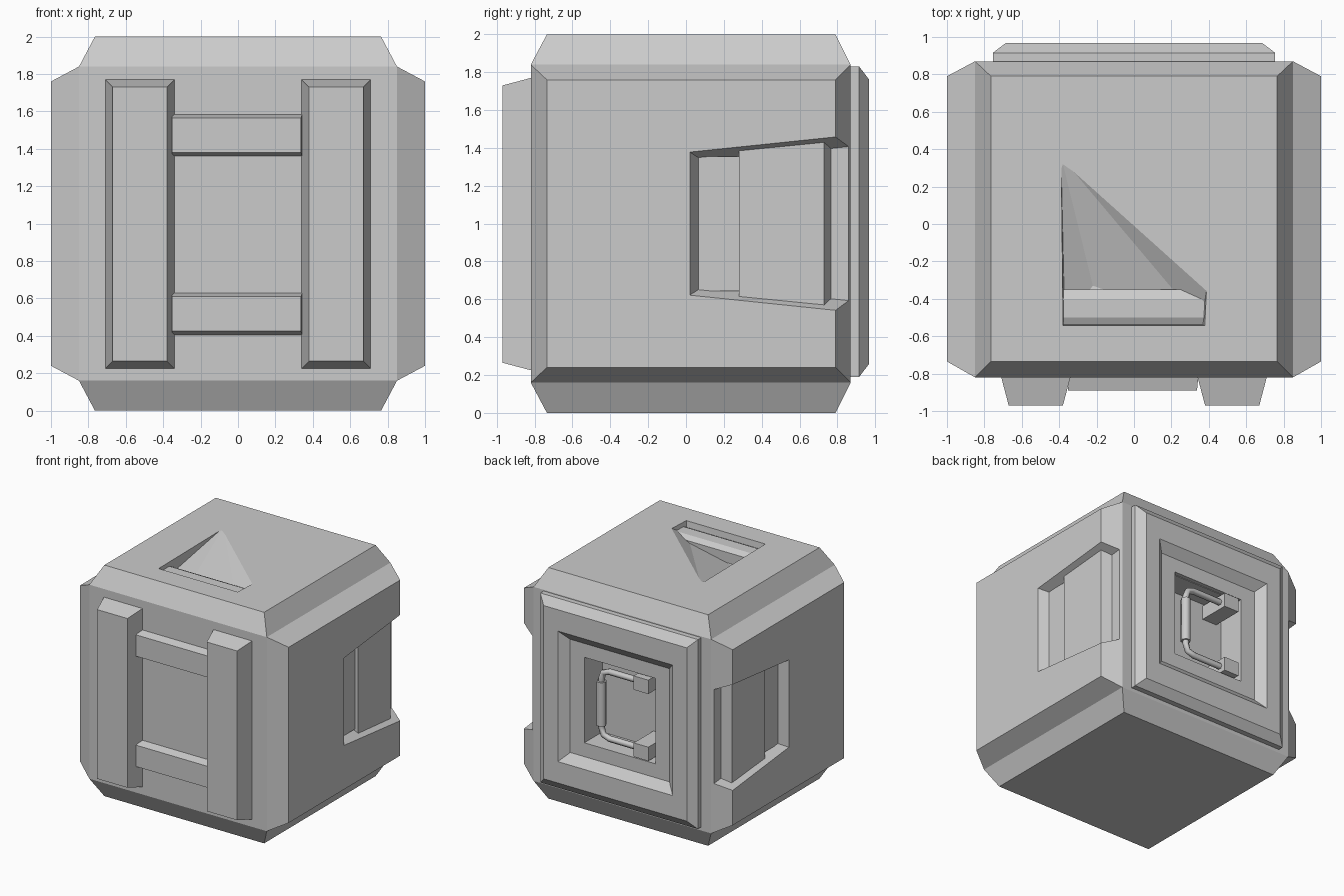
import bpy, bmesh
from mathutils import Vector

if "Cube" in bpy.data.objects:
    bpy.data.objects.remove(bpy.data.objects["Cube"])


def finish(name, bm):
    bmesh.ops.recalc_face_normals(bm, faces=bm.faces[:])
    me = bpy.data.meshes.new(name)
    bm.to_mesh(me)
    bm.free()
    ob = bpy.data.objects.new(name, me)
    bpy.context.collection.objects.link(ob)
    return ob


def hull(name, pts):
    """Convex solid around a handful of points."""
    bm = bmesh.new()
    for p in pts:
        bm.verts.new(p)
    r = bmesh.ops.convex_hull(bm, input=bm.verts[:])
    junk = {e for e in r["geom_interior"] + r["geom_unused"] if isinstance(e, bmesh.types.BMVert)}
    bmesh.ops.delete(bm, geom=list(junk), context='VERTS')
    bmesh.ops.dissolve_limit(bm, angle_limit=0.01, verts=bm.verts[:], edges=bm.edges[:])
    return finish(name, bm)


def box(name, x, y, z):
    return hull(name, [(a, b, c) for a in x for b in y for c in z])


def raised_bar(name, x, z, y0, y1, inset_x, inset_z):
    """Bar standing on the front face with sloping flanks."""
    pts = [(a, y0, c) for a in x for c in z]
    pts += [(a, y1, c) for a in (x[0] + inset_x, x[1] - inset_x)
            for c in (z[0] + inset_z, z[1] - inset_z)]
    return hull(name, pts)


def cut(target, cutter):
    m = target.modifiers.new("cut", 'BOOLEAN')
    m.operation = 'DIFFERENCE'
    m.solver = 'EXACT'
    m.object = cutter
    bpy.context.view_layer.update()
    dg = bpy.context.evaluated_depsgraph_get()
    me = bpy.data.meshes.new_from_object(target.evaluated_get(dg))
    target.modifiers.clear()
    target.data = me
    bpy.data.objects.remove(cutter)


# crate body: core box with raised, tapered top, bottom and sides
bm = bmesh.new()
bmesh.ops.create_cube(bm, size=2)
for v in bm.verts:
    v.co = (v.co.x * 0.85, 0.87 if v.co.y > 0 else -0.82, 1 + v.co.z * 0.84)
bm.normal_update()
raised = [f for f in bm.faces if abs(f.normal.y) < 0.5]
for f in bmesh.ops.extrude_discrete_faces(bm, faces=raised)["faces"]:
    n = f.normal.copy()
    for v in f.verts:
        sx, sz = (1 if v.co.x > 0 else -1), (1 if v.co.z > 1 else -1)
        y = 0.79 if v.co.y > 0 else -0.735
        if abs(n.x) > 0.5:
            v.co = (sx, y, 1 + sz * 0.76)
        else:
            v.co = (sx * 0.765, y, 1 + sz)
body = finish("crate_body", bm)


# side recesses, open towards the back, with a stepped floor
def recess_half_height(x, y):
    return 0.378 + (y - 0.02) * 0.104 - (1 - x) * 0.45


for s, side in ((1, "right"), (-1, "left")):
    pts = []
    for x in (0.87, 1.1):
        for y in (0.02 + (1 - x) * 0.6, 1.0):
            for k in (-1, 1):
                pts.append((s * x, y, 1 + k * recess_half_height(x, y)))
    cut(body, hull("cutter", pts))
    # shallow floor and higher inset plate
    box(side + "_recess_floor", (s * 0.8, s * 0.925), (0.04, 0.3), (0.645, 1.355))
    pts = []
    for x, y in ((0.8, 0.28), (0.955, 0.28), (0.95, 0.73), (0.87, 0.765), (0.8, 0.765)):
        for k in (-1, 1):
            pts.append((s * x, y, 1 + k * (recess_half_height(x, y) + 0.004)))
    hull(side + "_recess_plate", pts)

# triangular pit in the top, with a sunken bar along its front
cut(body, hull("cutter", [
    (-0.39, 0.36, 2.01), (-0.38, -0.545, 2.01), (0.38, -0.545, 2.01), (0.39, -0.34, 2.01),
    (-0.37, -0.53, 1.87), (0.36, -0.53, 1.9), (-0.22, -0.33, 1.84)]))
hull("top_grip_bar", [(x, y, z) for x in (-0.385, 0.385)
                      for y, z in ((-0.55, 1.85), (-0.55, 1.94), (-0.5, 1.965),
                                   (-0.4, 1.965), (-0.35, 1.94), (-0.35, 1.85))])

# front rails and rungs
for s, side in ((-1, "left"), (1, "right")):
    raised_bar(side + "_front_rail", sorted((s * 0.335, s * 0.715)), (0.22, 1.775),
               -0.80, -0.97, 0.045, 0.045)
for name, z0, z1 in (("upper_rung", 1.355, 1.59), ("lower_rung", 0.40, 0.635)):
    raised_bar(name, (-0.36, 0.345), (z0, z1), -0.80, -0.89, 0.008, 0.025)

# back panel: stepped frame around a deep window
cut(body, box("cutter", (-0.345, 0.345), (0.655, 1.1), (0.625, 1.375)))
rings = [(0.755, 0.82, 0.86), (0.755, 0.82, 0.915), (0.685, 0.75, 0.968), (0.55, 0.565, 0.968),
         (0.475, 0.49, 0.905), (0.34, 0.37, 0.905), (0.34, 0.37, 0.66)]
bm = bmesh.new()
loops = [[bm.verts.new((a * hx, y, 1.01 + b * hz))
          for a, b in ((-1, -1), (1, -1), (1, 1), (-1, 1))] for hx, hz, y in rings]
for lo, hi in zip(loops, loops[1:]):
    for i in range(4):
        j = (i + 1) % 4
        bm.faces.new((lo[i], lo[j], hi[j], hi[i]))
bm.faces.new(loops[-1])
panel = finish("back_panel", bm)
# open shell, so make sure the window floor looks outwards
if panel.data.polygons[len(panel.data.polygons) - 1].normal.y < 0:
    panel.data.flip_normals()

# back handle: two mounts, bent rod, grip sleeve
for name, z in (("upper_handle_mount", 1.30), ("lower_handle_mount", 0.72)):
    box(name, (-0.29, -0.15), (0.65, 0.93), (z - 0.06, z + 0.06))


def tube(name, pts, radius):
    cu = bpy.data.curves.new(name, 'CURVE')
    cu.dimensions = '3D'
    cu.bevel_depth = radius
    cu.bevel_resolution = 1
    cu.use_fill_caps = True
    sp = cu.splines.new('POLY')
    sp.points.add(len(pts) - 1)
    for p, q in zip(sp.points, pts):
        p.co = (*q, 1)
    tmp = bpy.data.objects.new(name, cu)
    bpy.context.collection.objects.link(tmp)
    bpy.context.view_layer.update()
    me = bpy.data.meshes.new_from_object(tmp.evaluated_get(bpy.context.evaluated_depsgraph_get()))
    bpy.data.objects.remove(tmp)
    ob = bpy.data.objects.new(name, me)
    bpy.context.collection.objects.link(ob)


y = 0.87
tube("handle_rod", [(-0.2, y, 1.30), (0.12, y, 1.30), (0.18, y, 1.28), (0.2, y, 1.22),
                    (0.2, y, 0.80), (0.18, y, 0.74), (0.12, y, 0.72), (-0.2, y, 0.72)], 0.026)
tube("handle_grip", [(0.2, y, 0.82), (0.2, y, 1.20)], 0.042)
